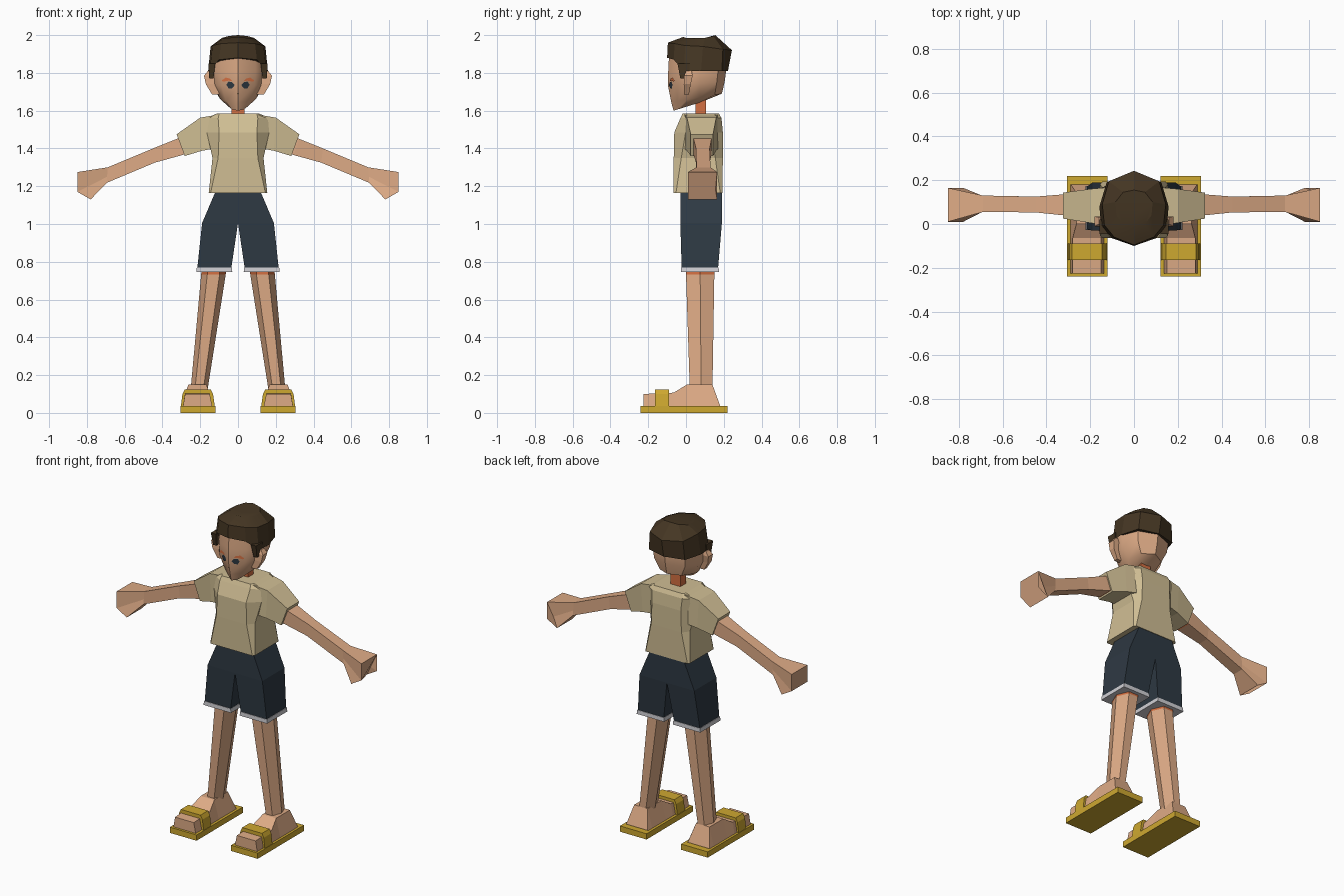
import bpy, bmesh
from mathutils import Vector
from mathutils.bvhtree import BVHTree

if "Cube" in bpy.data.objects:
    bpy.data.objects.remove(bpy.data.objects["Cube"])


def material(name, r, g, b):
    m = bpy.data.materials.new(name)
    lin = [((c / 255 + 0.055) / 1.055) ** 2.4 for c in (r, g, b)]
    m.diffuse_color = (*lin, 1)
    m.use_nodes = True
    m.node_tree.nodes["Principled BSDF"].inputs["Base Color"].default_value = m.diffuse_color
    return m


SKIN = material("skin", 222, 171, 134)
SHIRT = material("shirt_beige", 208, 190, 148)
NAVY = material("shorts_navy", 46, 57, 67)
HAIR = material("hair_brown", 69, 54, 35)
GOLD = material("sandal_gold", 206, 168, 48)
HEM = material("hem_grey", 208, 207, 212)
ORANGE = material("skin_orange", 212, 112, 66)


def make(name, verts, faces, mats, mirror=False, smooth=None):
    me = bpy.data.meshes.new(name)
    me.from_pydata(verts, [], faces)
    bm = bmesh.new()
    bm.from_mesh(me)
    bmesh.ops.recalc_face_normals(bm, faces=bm.faces[:])
    bm.to_mesh(me)
    bm.free()
    for m in mats:
        me.materials.append(m)
    ob = bpy.data.objects.new(name, me)
    bpy.context.collection.objects.link(ob)
    if mirror:
        ob.modifiers.new("mirror", "MIRROR").use_mirror_merge = False
    if smooth:
        bpy.ops.object.select_all(action="DESELECT")
        ob.select_set(True)
        bpy.context.view_layer.objects.active = ob
        bpy.ops.object.shade_smooth_by_angle(angle=smooth)
    return ob


def loft(name, rings, *mats, **kw):
    """Skin a list of closed point rings and cap both ends."""
    n = len(rings[0])
    verts = [p for r in rings for p in r]
    faces = [(i * n + j, i * n + (j + 1) % n, (i + 1) * n + (j + 1) % n, (i + 1) * n + j)
             for i in range(len(rings) - 1) for j in range(n)]
    faces += [tuple(range(n)), tuple(range(len(verts) - n, len(verts)))]
    return make(name, verts, faces, mats, **kw)


def box_loft(name, rows, *mats, **kw):
    """Rows of (x0, x1, y0, y1, z)."""
    return loft(name, [[(a, c, z), (b, c, z), (b, d, z), (a, d, z)]
                       for a, b, c, d, z in rows], *mats, **kw)


def both(half, centre=True):
    """Complete a half ring that runs front to back."""
    back = half[1:-1] if centre else half
    return half + [(-x, y, z) for x, y, z in reversed(back)]


# Head: tilted rings (front z, back z, front y, back y, half width)
def head_ring(zf, zb, yf, yb, w):
    xs = (0, .62, .93, 1, .75, 0)
    ys = (0, .13, .32, .55, .86, 1)
    return both([(x * w, yf + t * (yb - yf), zf + t * (zb - zf)) for x, t in zip(xs, ys)])


head = loft("head", [head_ring(*r) for r in (
    (1.60, 1.645, -.066, .08, .045), (1.645, 1.69, -.078, .19, .10),
    (1.73, 1.755, -.095, .205, .143), (1.81, 1.815, -.094, .213, .15),
    (1.89, 1.89, -.09, .21, .145))], SKIN, smooth=.7)

# Hair cap and sideburns
loft("hair", [both(r) for r in (
    [(0, -.10, 1.88), (.10, -.065, 1.87), (.15, -.01, 1.81),
     (.158, .08, 1.81), (.125, .19, 1.81), (0, .222, 1.81)],
    [(0, -.096, 1.96), (.09, -.06, 1.955), (.135, -.005, 1.945),
     (.145, .09, 1.94), (.115, .195, 1.925), (0, .243, 1.92)],
    [(0, -.015, 1.99), (.05, 0, 1.985), (.08, .04, 1.98),
     (.085, .10, 1.985), (.05, .145, 1.995), (0, .155, 2.0)])], HAIR, smooth=.35)
box_loft("sideburn", [(.13, .152, -.03, .015, 1.77), (.12, .157, -.045, .02, 1.85)],
         HAIR, mirror=True)

# Ears and neck
box_loft("ear", [(.10, .137, -.01, .015, 1.685), (.11, .17, -.012, .025, 1.74),
                 (.12, .18, -.01, .035, 1.785), (.13, .16, 0, .03, 1.81)], SKIN, mirror=True)
box_loft("neck", [(-.035, .035, .05, .105, 1.56), (-.035, .035, .05, .105, 1.68)], ORANGE)

# Face details: thin plates laid on the face surface
tree = BVHTree.FromObject(head, bpy.context.evaluated_depsgraph_get())


def face_plate(name, pts, mat, mirror=True):
    verts = []
    for x, z in pts:
        hit = tree.ray_cast(Vector((x, -1, z)), Vector((0, 1, 0)))[0]
        verts.append((x, hit.y - .004, z))
    make(name, verts, [tuple(range(len(pts)))], [mat], mirror=mirror)


face_plate("eye", [(.018, 1.735), (.032, 1.717), (.05, 1.718), (.062, 1.738),
                   (.05, 1.754), (.03, 1.75)], NAVY)
face_plate("brow", [(.03, 1.757), (.05, 1.759), (.08, 1.753), (.086, 1.76),
                    (.065, 1.775), (.042, 1.77)], ORANGE)
face_plate("mouth", [(-.006, 1.69), (0, 1.685), (.006, 1.69), (0, 1.695)], HAIR, False)


# Shirt body: (z, front half width, side half width, front y, back y, chamfer)
def shirt_ring(z, f, h, yf, yb, c):
    return both([(f, yf, z), (h, yf + c, z), (h, yb - c, z), (f, yb, z)], False)


loft("shirt_body", [shirt_ring(*r) for r in (
    (1.165, .145, .155, -.065, .193, .012), (1.35, .105, .135, -.065, .195, .04),
    (1.485, .10, .165, -.062, .195, .06), (1.56, .105, .17, -.03, .188, .04),
    (1.585, .10, .11, -.018, .175, .02))], SHIRT)


# Limb sections across x: (x top, z top, x bottom, z bottom, y0, y1)
def section(xt, zt, xb, zb, y0, y1):
    return [(xt, y0, zt), (xt, y1, zt), (xb, y1, zb), (xb, y0, zb)]


loft("sleeve", [section(*r) for r in (
    (.09, 1.582, .12, 1.40, -.01, .17), (.20, 1.563, .19, 1.388, .005, .16),
    (.325, 1.475, .282, 1.36, .025, .143))], SHIRT, mirror=True)
arm = loft("arm", [section(*r) for r in (
    (.27, 1.475, .24, 1.39, .04, .135), (.325, 1.45, .295, 1.365, .04, .135),
    (.45, 1.40, .44, 1.325, .053, .125), (.69, 1.30, .695, 1.218, .055, .13))],
    SKIN, ORANGE, mirror=True)
for p in arm.data.polygons:
    p.material_index = int(p.center.x < .315 and p.normal.z < -.5)

# Hand: flares from the wrist to a blunt wedge
loft("hand", [[(x, y0, z) for x, z in prof] + [(x, y1, z) for x, z in reversed(prof)]
              for prof, y0, y1 in (
    (((.69, 1.30), (.693, 1.25), (.695, 1.218)), .055, .13),
    (((.85, 1.275), (.85, 1.17), (.78, 1.13)), .01, .165))], SKIN, mirror=True)

# Shorts with hems
box_loft("shorts_leg", [(.035, .215, -.023, .17, .77), (0, .19, -.03, .19, 1.005),
                        (0, .12, -.028, .19, 1.17)], NAVY, mirror=True)
box_loft("shorts_hem", [(.03, .221, -.027, .174, .745), (.033, .218, -.026, .173, .77)],
         HEM, mirror=True)


# Legs: six sided, with an orange band under the hem
def leg_ring(z, x0, x1, y0, y1):
    m, q = (y0 + y1) / 2, (x1 - x0) * .25
    return [(x0 + q, y0, z), (x1 - q, y0, z), (x1, m, z),
            (x1 - q, y1, z), (x0 + q, y1, z), (x0, m, z)]


leg = loft("leg", [leg_ring(*r) for r in (
    (.13, .16, .25, .02, .14), (.733, .065, .195, 0, .15),
    (.80, .06, .19, 0, .15))], SKIN, ORANGE, mirror=True)
for p in leg.data.polygons:
    p.material_index = int(p.center.z > .74)

# Feet: sections along y (y, top height, top x0, top x1)
loft("foot", [[(.135, y, .03), (.292, y, .03), (b, y, h), (a, y, h)] for y, h, a, b in (
    (-.225, .10, .15, .28), (-.065, .107, .15, .28), (.005, .15, .168, .262),
    (.14, .15, .168, .262), (.18, .04, .14, .288))], SKIN, mirror=True)

# Sandals: sole and strap
box_loft("sandal_sole", [(.12, .305, -.24, .22, 0), (.12, .305, -.24, .22, .036)],
         GOLD, mirror=True)
box_loft("sandal_strap", [(.122, .303, -.165, -.09, .03), (.132, .294, -.165, -.09, .10),
                          (.145, .282, -.165, -.09, .125)], GOLD, mirror=True)
